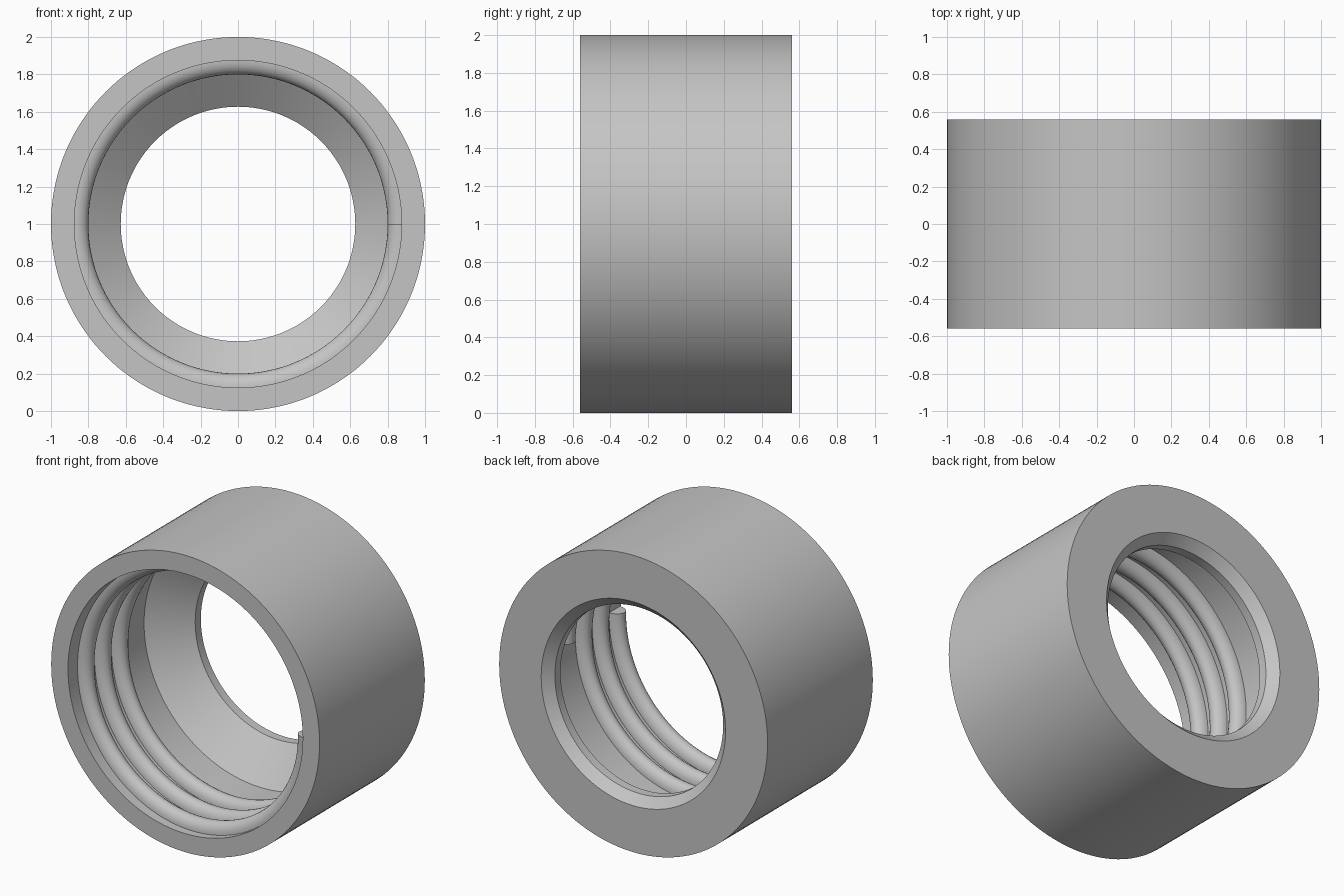
import bpy
import bmesh
from math import sin, cos, pi, tau, radians

old = bpy.data.objects.get("Cube")
if old:
    bpy.data.objects.remove(old, do_unlink=True)

SEGMENTS = 144
BORE = 0.875
TURNS, PITCH, START = 3, 0.18, -0.49

grey = bpy.data.materials.new("plain grey")
grey.use_nodes = True
colour = (0.56, 0.56, 0.56, 1)
grey.diffuse_color = colour
grey.node_tree.nodes["Principled BSDF"].inputs["Base Color"].default_value = colour


def ring_point(y, radius, angle):
    return (radius * cos(angle), y, 1 + radius * sin(angle))


def sweep(name, profile, steps, angle_step, advance, closed):
    """Sweep a closed (y, radius) profile about the y axis."""
    bm = bmesh.new()
    count = steps if closed else steps + 1
    loops = [[bm.verts.new(ring_point(y + advance * i, r, angle_step * i))
              for y, r in profile] for i in range(count)]
    n = len(profile)
    for i in range(steps):
        a, b = loops[i], loops[(i + 1) % count]
        for j in range(n):
            k = (j + 1) % n
            bm.faces.new((a[j], a[k], b[k], b[j]))
    if not closed:
        bm.faces.new(loops[0])
        bm.faces.new(loops[-1])
    bmesh.ops.recalc_face_normals(bm, faces=bm.faces)
    mesh = bpy.data.meshes.new(name)
    bm.to_mesh(mesh)
    bm.free()
    obj = bpy.data.objects.new(name, mesh)
    bpy.context.collection.objects.link(obj)
    mesh.materials.append(grey)
    bpy.ops.object.select_all(action='DESELECT')
    obj.select_set(True)
    bpy.context.view_layer.objects.active = obj
    bpy.ops.object.shade_smooth_by_angle(angle=radians(30))
    return obj


# Collar: straight bore, conical shoulder, narrow throat, rear chamfer
collar = [(-0.56, 1), (0.56, 1), (0.56, 0.687), (0.50, 0.627),
          (0.44, 0.627), (0.25, BORE), (-0.56, BORE)]
sweep("collar", collar, SEGMENTS, tau / SEGMENTS, 0, True)

# Internal thread: rounded ridge, right-handed, rooted slightly in the wall
ARC = 12
ridge = [(START - 0.058 * cos(pi * i / ARC), BORE - 0.075 * sin(pi * i / ARC))
         for i in range(ARC + 1)]
ridge += [(START + 0.058, BORE + 0.01), (START - 0.058, BORE + 0.01)]
sweep("internal_thread", ridge, TURNS * SEGMENTS, -tau / SEGMENTS,
      PITCH / SEGMENTS, False)
